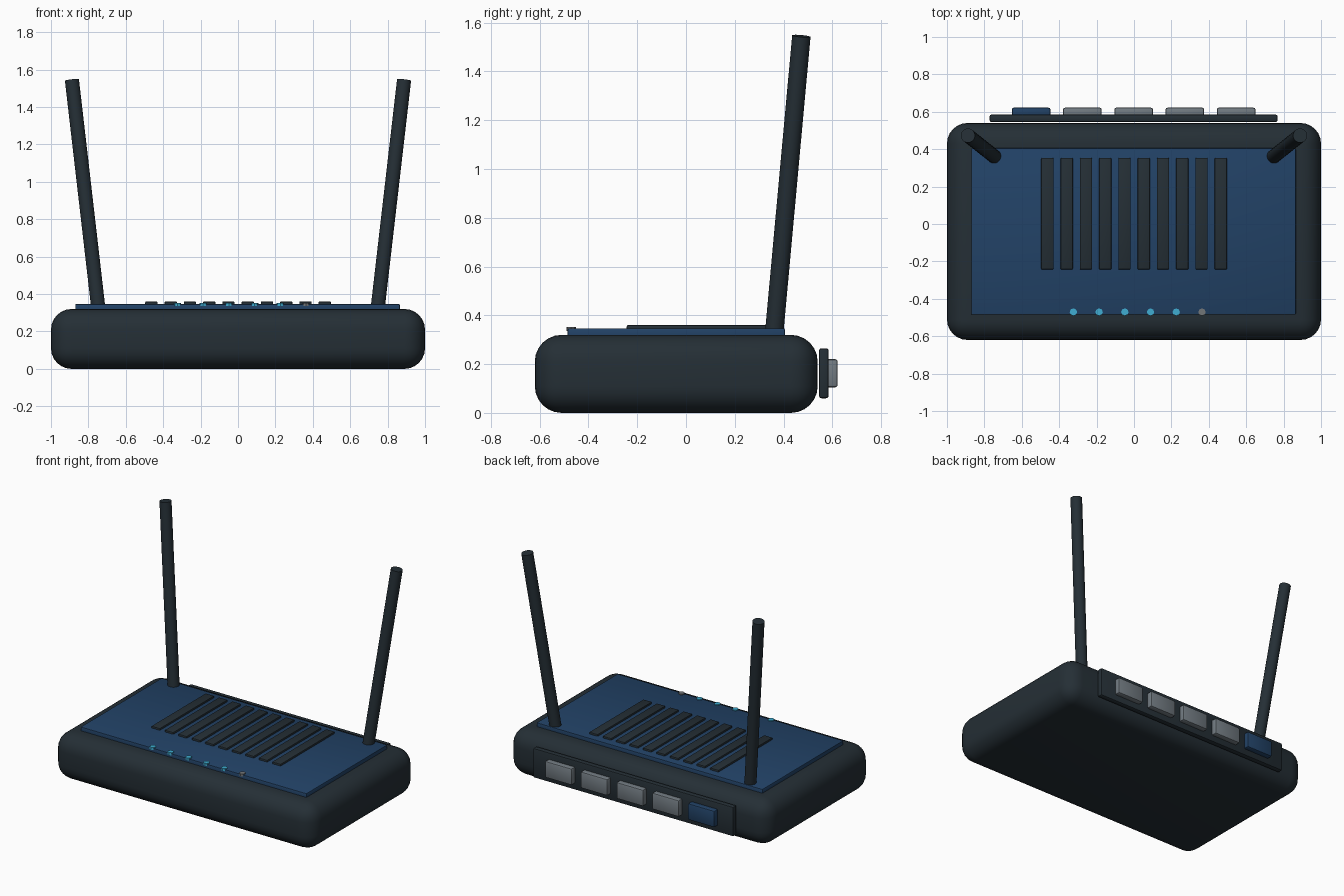
import bpy
import math
from mathutils import Vector

cube = bpy.data.objects.get("Cube")
if cube:
    bpy.data.objects.remove(cube, do_unlink=True)


def material(name, rgb):
    m = bpy.data.materials.new(name)
    m.use_nodes = True
    m.diffuse_color = (*rgb, 1)
    m.node_tree.nodes["Principled BSDF"].inputs["Base Color"].default_value = (*rgb, 1)
    return m


CHARCOAL = material("charcoal plastic", (0.018, 0.028, 0.036))
BLUE = material("navy blue", (0.016, 0.055, 0.135))
GREY = material("port grey", (0.17, 0.2, 0.225))
CYAN = material("light cyan", (0.05, 0.42, 0.65))
OFF = material("unlit grey", (0.17, 0.18, 0.19))


def finish(obj, name, mat):
    obj.name = name
    obj.data.materials.append(mat)
    bpy.ops.object.shade_smooth_by_angle(angle=math.radians(35))
    return obj


def box(name, x, y, z, mat, bevel, segments=2):
    """Bevelled box from (min, max) ranges on each axis."""
    ranges = (x, y, z)
    bpy.ops.mesh.primitive_cube_add(size=1, location=[(a + b) / 2 for a, b in ranges])
    obj = bpy.context.object
    obj.scale = [b - a for a, b in ranges]
    bpy.ops.object.transform_apply(location=False, rotation=False, scale=True)
    mod = obj.modifiers.new("rounded edges", "BEVEL")
    mod.width = bevel
    mod.segments = segments
    bpy.ops.object.modifier_apply(modifier=mod.name)
    return finish(obj, name, mat)


def rod(name, start, end, radius, sides, mat):
    """Cylinder between two points."""
    start, end = Vector(start), Vector(end)
    axis = end - start
    bpy.ops.mesh.primitive_cylinder_add(vertices=sides, radius=radius, depth=axis.length,
                                        location=(start + end) / 2)
    obj = bpy.context.object
    obj.rotation_euler = axis.to_track_quat("Z", "Y").to_euler()
    return finish(obj, name, mat)


# Case and top panel
box("case", (-1, 1), (-0.62, 0.54), (0, 0.32), CHARCOAL, 0.11, 6)
box("top_panel", (-0.87, 0.865), (-0.485, 0.405), (0.3, 0.347), BLUE, 0.006)

# Cooling slats
for i in range(10):
    x = -0.463 + i * 0.103
    box(f"vent_slat_{i + 1}", (x - 0.033, x + 0.033), (-0.243, 0.353), (0.335, 0.36),
        CHARCOAL, 0.005)

# Status lights, the last one unlit
for i in range(6):
    x = -0.324 + i * 0.1375
    rod(f"status_light_{i + 1}", (x, -0.471, 0.335), (x, -0.471, 0.353), 0.02, 8,
        CYAN if i < 5 else OFF)

# Aerials leaning outwards and back
for side, name in ((1, "left_antenna"), (-1, "right_antenna")):
    rod(name, (side * 0.744, 0.359, 0.3), (side * 0.888, 0.473, 1.545), 0.038, 24, CHARCOAL)

# Rear socket plate and ports
box("rear_plate", (-0.772, 0.768), (0.545, 0.585), (0.06, 0.265), CHARCOAL, 0.01)
for i in range(5):
    x = -0.55 + i * 0.274
    box(f"rear_port_{i + 1}", (x - 0.103, x + 0.103), (0.575, 0.622), (0.105, 0.22),
        GREY if i else BLUE, 0.01)
